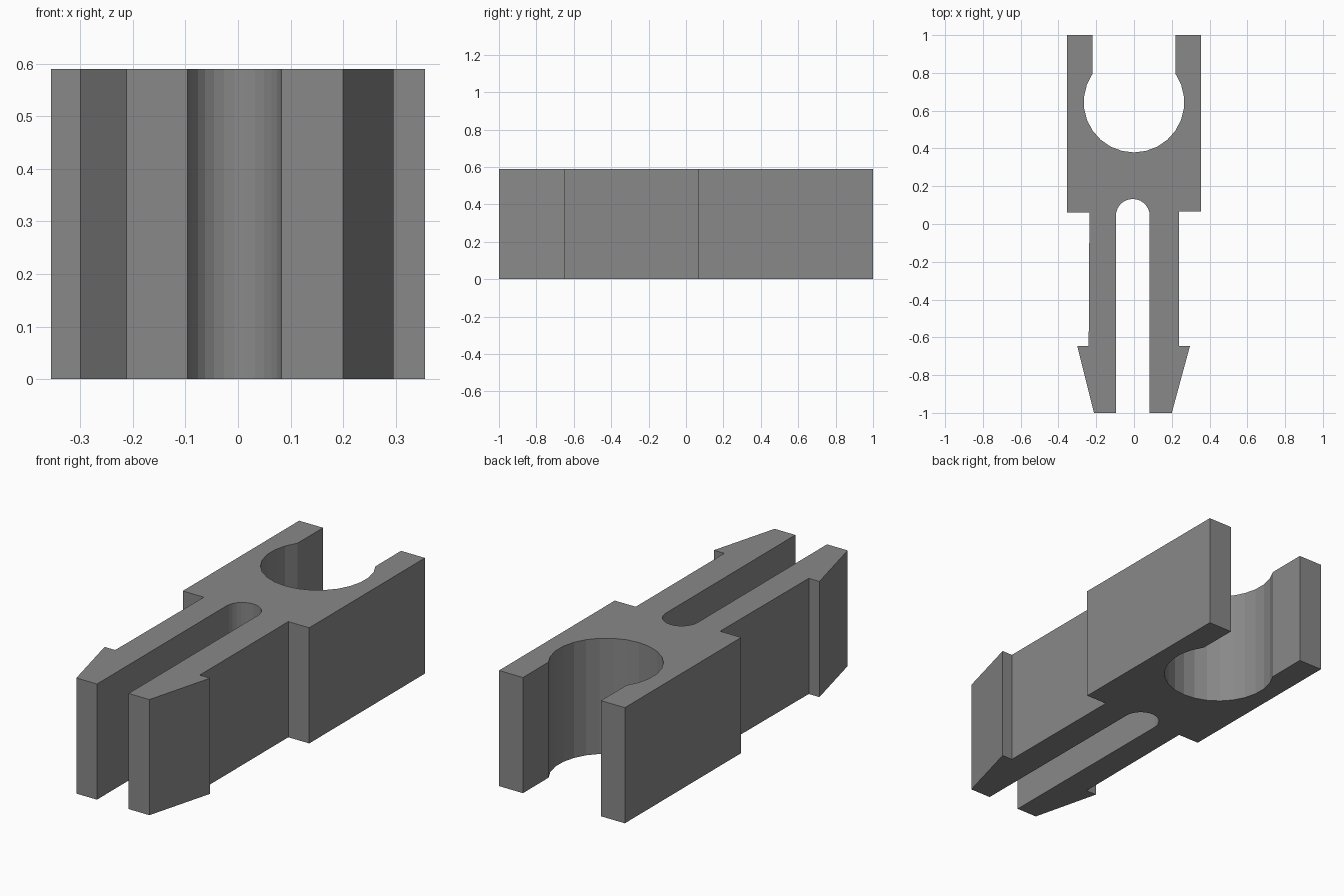
import bpy, bmesh, math

if "Cube" in bpy.data.objects:
    bpy.data.objects.remove(bpy.data.objects["Cube"])

HEIGHT = 0.59


def arc(cx, cy, r, start, end, steps):
    """Points along an arc, angles in degrees."""
    pts = []
    for i in range(steps + 1):
        a = math.radians(start + (end - start) * i / steps)
        pts.append((cx + r * math.cos(a), cy + r * math.sin(a)))
    return pts


def extrude_profile(name, pts, height):
    bm = bmesh.new()
    face = bm.faces.new([bm.verts.new((x, y, 0)) for x, y in pts])
    top = bmesh.ops.extrude_face_region(bm, geom=[face])["geom"]
    bmesh.ops.translate(bm, vec=(0, 0, height),
                        verts=[v for v in top if isinstance(v, bmesh.types.BMVert)])
    bmesh.ops.recalc_face_normals(bm, faces=bm.faces)
    mesh = bpy.data.meshes.new(name)
    bm.to_mesh(mesh)
    bm.free()
    obj = bpy.data.objects.new(name, mesh)
    bpy.context.collection.objects.link(obj)
    return obj


# Right side: barbed leg, shoulder, upper jaw
right_side = [(0.083, -1), (0.20, -1), (0.296, -0.647), (0.237, -0.647),
              (0.237, 0.067), (0.355, 0.067), (0.355, 1), (0.22, 1)]

# Round socket between the jaws, open at the back
socket = arc(0, 0.645, 0.266, 34, -214, 18)

# Left side: upper jaw, shoulder, barbed leg
left_side = [(-0.22, 1), (-0.355, 1), (-0.355, 0.062), (-0.236, 0.062),
             (-0.24, -0.647), (-0.30, -0.647), (-0.212, -1), (-0.096, -1)]

# Rounded end of the slot between the legs
slot_end = arc(-0.0065, 0.043, 0.0895, 180, 0, 14)

clip = extrude_profile("snap_clip", right_side + socket + left_side + slot_end, HEIGHT)

# Dark grey plastic
plastic = bpy.data.materials.new("dark_grey_plastic")
plastic.diffuse_color = (0.25, 0.25, 0.25, 1)
plastic.use_nodes = True
plastic.node_tree.nodes["Principled BSDF"].inputs["Base Color"].default_value = plastic.diffuse_color
clip.data.materials.append(plastic)
